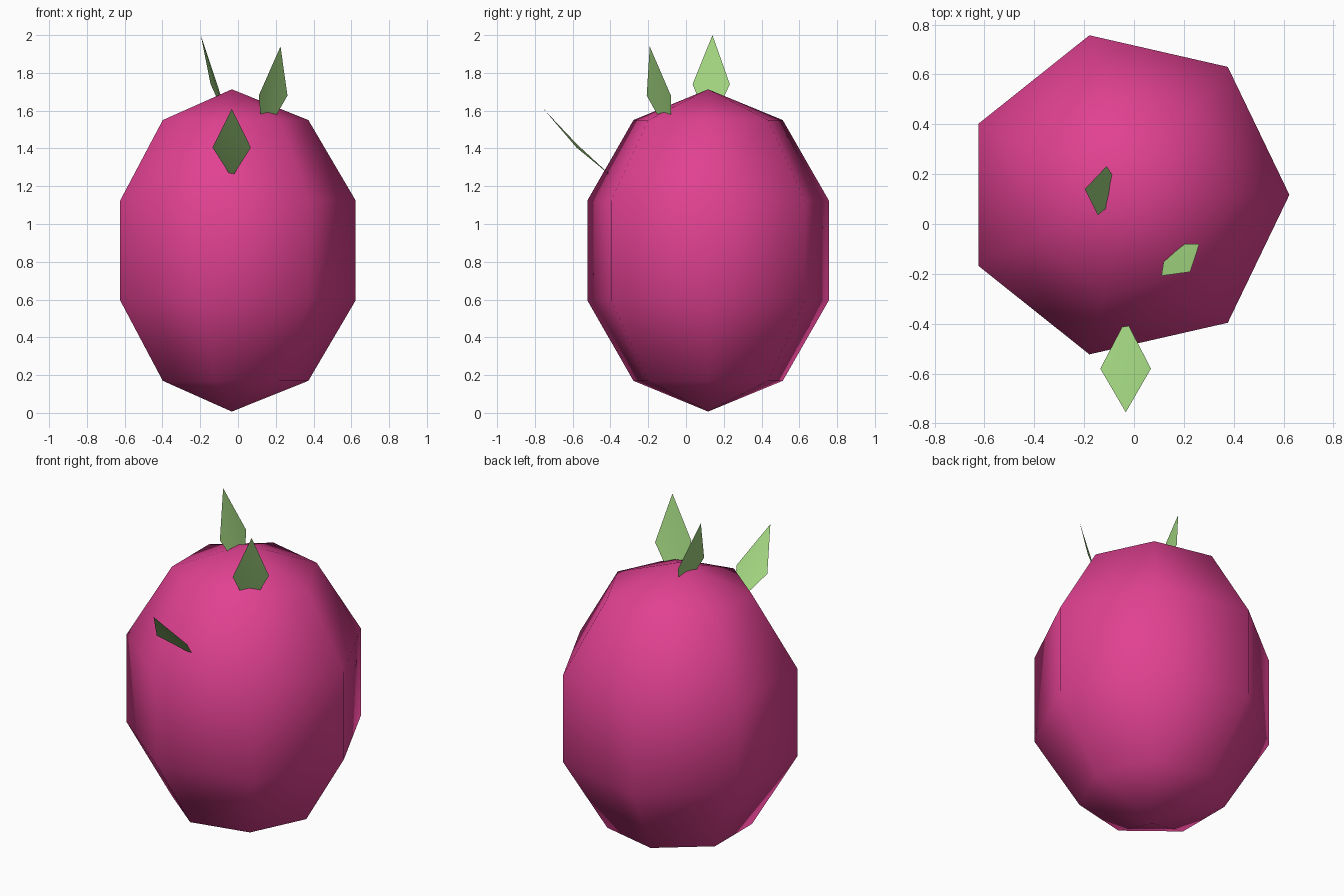
import bpy, math
from mathutils import Vector

if "Cube" in bpy.data.objects:
    bpy.data.objects.remove(bpy.data.objects["Cube"])


def material(name, rgb):
    m = bpy.data.materials.new(name)
    m.diffuse_color = (*rgb, 1)
    m.use_nodes = True
    m.node_tree.nodes["Principled BSDF"].inputs["Base Color"].default_value = m.diffuse_color
    return m


def build(name, verts, faces, mat):
    me = bpy.data.meshes.new(name)
    me.from_pydata(verts, [], faces)
    me.materials.append(mat)
    for p in me.polygons:
        p.use_smooth = True
    me.update()
    ob = bpy.data.objects.new(name, me)
    bpy.context.collection.objects.link(ob)
    return ob


pink = material("fruit pink", (0.75, 0.053, 0.285))
green = material("leaf green", (0.35, 0.65, 0.21))

# Fruit body: seven-sided, five-band stretched sphere
SIDES, BANDS = 7, 5
CX, CY, CZ = -0.033, 0.117, 0.86
RAD, HALF = 0.69, 0.853
verts = [(CX, CY, CZ - HALF)]
for b in range(1, BANDS):
    t = math.pi * b / BANDS
    for s in range(SIDES):
        a = 2 * math.pi * s / SIDES
        r = RAD * math.sin(t)
        verts.append((CX + r * math.cos(a), CY + r * math.sin(a), CZ - HALF * math.cos(t)))
verts.append((CX, CY, CZ + HALF))
top = len(verts) - 1
faces = []
for s in range(SIDES):
    n = (s + 1) % SIDES
    faces.append((0, 1 + n, 1 + s))
    for b in range(BANDS - 2):
        lo, hi = 1 + b * SIDES, 1 + (b + 1) * SIDES
        faces.append((lo + s, lo + n, hi + n, hi + s))
    last = 1 + (BANDS - 2) * SIDES
    faces.append((last + s, last + n, top))
build("fruit_body", verts, faces, pink)


# Leaves: bent kites, lower end sunk into the fruit
def leaf(name, tip, left, right, root):
    tip, left, right, root = map(Vector, (tip, left, right, root))
    mid = (left + right) / 2
    mid += 0.6 * ((tip + root) / 2 - mid)
    build(name, [tip, left, right, root, mid],
          [(0, 1, 4), (0, 4, 2), (1, 3, 4), (4, 3, 2)], green)


leaf("front_leaf", (-0.033, -0.755, 1.61), (-0.135, -0.58, 1.405),
     (0.068, -0.58, 1.405), (-0.033, -0.385, 1.245))
leaf("right_leaf", (0.225, -0.192, 1.94), (0.11, -0.208, 1.68),
     (0.262, -0.08, 1.68), (0.13, -0.08, 1.45))
leaf("back_leaf", (-0.197, 0.14, 2.0), (-0.11, 0.232, 1.74),
     (-0.145, 0.035, 1.74), (-0.04, 0.125, 1.51))
